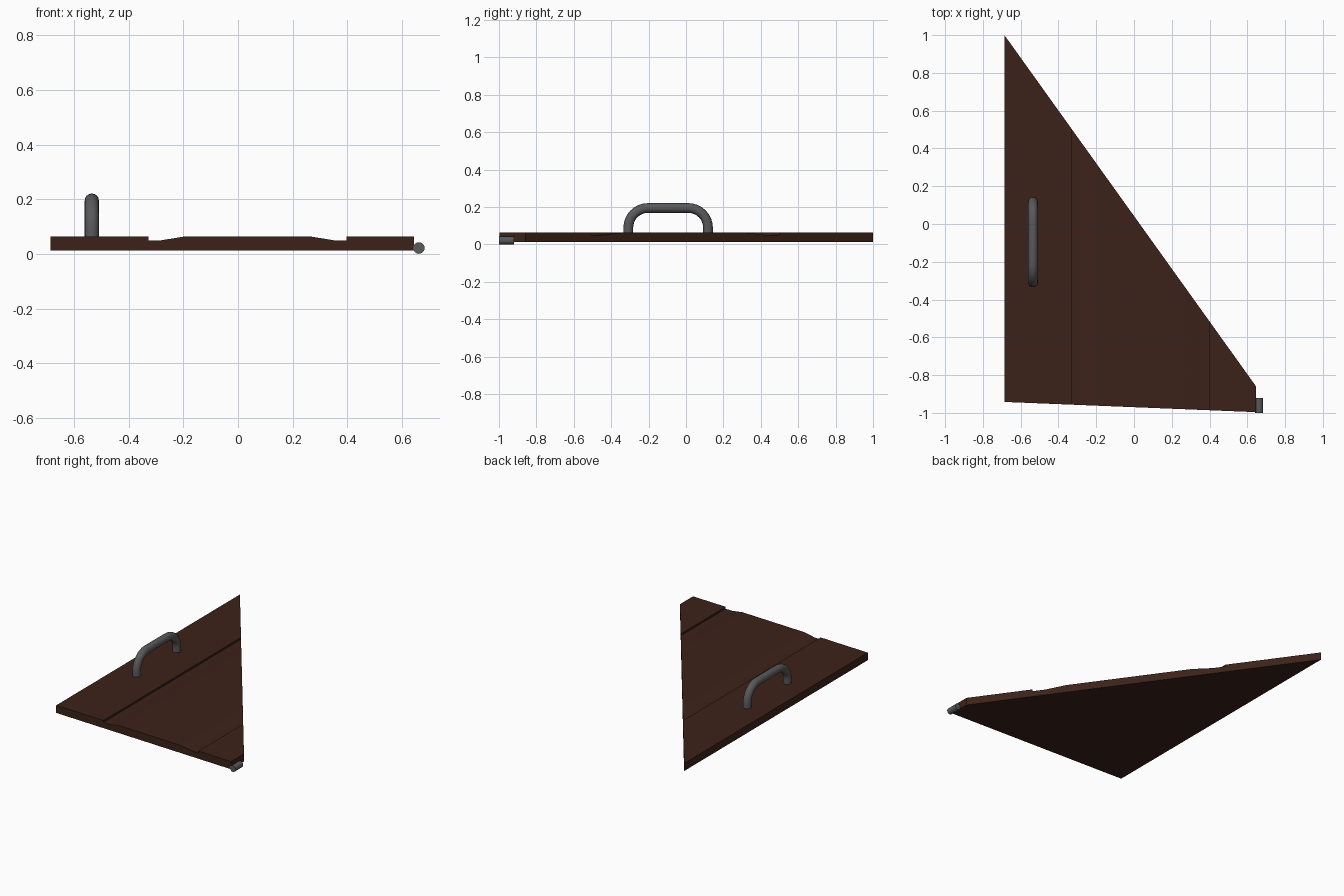
import bpy, bmesh, math
from mathutils import Vector

if "Cube" in bpy.data.objects:
    bpy.data.objects.remove(bpy.data.objects["Cube"])


def material(name, rgb):
    m = bpy.data.materials.new(name)
    m.diffuse_color = (*rgb, 1)
    m.use_nodes = True
    m.node_tree.nodes["Principled BSDF"].inputs["Base Color"].default_value = m.diffuse_color
    return m


wood = material("dark_wood", (0.045, 0.016, 0.010))
iron = material("iron", (0.10, 0.10, 0.105))


def add_object(name, bm, mat):
    bmesh.ops.recalc_face_normals(bm, faces=bm.faces)
    me = bpy.data.meshes.new(name)
    bm.to_mesh(me)
    bm.free()
    ob = bpy.data.objects.new(name, me)
    bpy.context.collection.objects.link(ob)
    me.materials.append(mat)
    return ob


def smooth(ob, angle=40):
    bpy.ops.object.select_all(action='DESELECT')
    ob.select_set(True)
    bpy.context.view_layer.objects.active = ob
    bpy.ops.object.shade_smooth_by_angle(angle=math.radians(angle))


# Board: grooved x/z profile swept between two slanted ends
X0, X1 = -0.686, 0.645
BOTTOM, TOP, LOW = 0.012, 0.063, 0.050
profile = [(X0, BOTTOM), (X1, BOTTOM), (X1, TOP),
           (0.397, TOP), (0.397, LOW), (0.35, LOW), (0.27, TOP),
           (-0.20, TOP), (-0.28, LOW), (-0.327, LOW), (-0.327, TOP), (X0, TOP)]


def slope(x, ya, yb):
    return ya + (yb - ya) * (x - X0) / (X1 - X0)


bm = bmesh.new()
front = [bm.verts.new((x, slope(x, -0.942, -0.996), z)) for x, z in profile]
back = [bm.verts.new((x, slope(x, 1.0, -0.858), z)) for x, z in profile]
bm.faces.new(front)
bm.faces.new(back)
for i in range(len(profile)):
    j = (i + 1) % len(profile)
    bm.faces.new((front[i], front[j], back[j], back[i]))
add_object("board", bm, wood)

# Handle: round tube along a rounded bracket path
R, BEND, SIDES = 0.026, 0.105, 16
YC, HALF, ZTOP = -0.0955, 0.213, 0.195
half = [(HALF, 0.05, 0)]
for k in range(9):
    a = math.pi / 2 * k / 8
    half.append((HALF - BEND + BEND * math.cos(a), ZTOP - BEND + BEND * math.sin(a), a))
path = half + [(-y, z, math.pi - a) for y, z, a in reversed(half)]

bm = bmesh.new()
rings = []
for y, z, a in path:
    out = Vector((0, math.cos(a), math.sin(a)))
    c = Vector((-0.535, YC + y, z))
    rings.append([bm.verts.new(c + R * (math.cos(t) * out + math.sin(t) * Vector((1, 0, 0))))
                  for t in (2 * math.pi * s / SIDES for s in range(SIDES))])
for r0, r1 in zip(rings, rings[1:]):
    for s in range(SIDES):
        n = (s + 1) % SIDES
        bm.faces.new((r0[s], r0[n], r1[n], r1[s]))
bm.faces.new(rings[0])
bm.faces.new(rings[-1])
smooth(add_object("handle", bm, iron))

# Hinge pin at the narrow corner
bpy.ops.mesh.primitive_cylinder_add(vertices=16, radius=0.021, depth=0.08,
                                    location=(0.662, -0.96, 0.0215),
                                    rotation=(math.pi / 2, 0, 0))
pin = bpy.context.object
pin.name = "hinge_pin"
pin.data.materials.append(iron)
smooth(pin)
